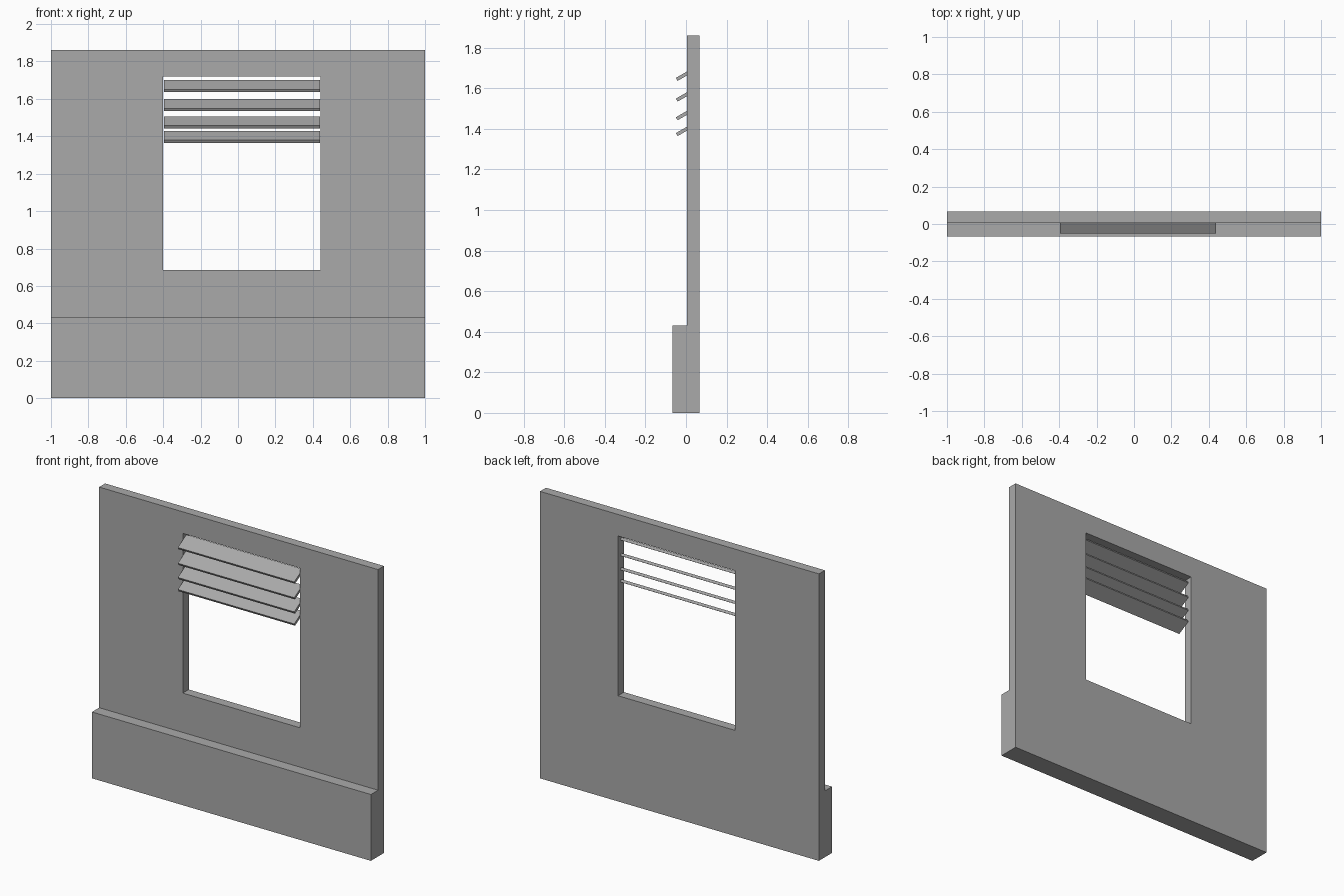
import bpy
import bmesh
from math import cos, sin, radians

cube = bpy.data.objects.get("Cube")
if cube:
    bpy.data.objects.remove(cube, do_unlink=True)

GREY = (0.4, 0.4, 0.4, 1.0)
grey = bpy.data.materials.new("plain grey")
grey.use_nodes = True
grey.diffuse_color = GREY
grey.node_tree.nodes["Principled BSDF"].inputs["Base Color"].default_value = GREY


def add_object(name, bm):
    bmesh.ops.recalc_face_normals(bm, faces=bm.faces)
    mesh = bpy.data.meshes.new(name)
    bm.to_mesh(mesh)
    bm.free()
    mesh.materials.append(grey)
    obj = bpy.data.objects.new(name, mesh)
    bpy.context.collection.objects.link(obj)
    return obj


def extrude_profile(name, profile, x0, x1):
    """Sweep a closed (y, z) profile along x."""
    bm = bmesh.new()
    face = bm.faces.new([bm.verts.new((x0, y, z)) for y, z in profile])
    ext = bmesh.ops.extrude_face_region(bm, geom=[face])
    moved = [v for v in ext["geom"] if isinstance(v, bmesh.types.BMVert)]
    bmesh.ops.translate(bm, verts=moved, vec=(x1 - x0, 0, 0))
    # the starting face is kept by the extrusion and closes the near end
    return add_object(name, bm)


def rect(x0, x1, z0, z1):
    return [(x0, z0), (x1, z0), (x1, z1), (x0, z1)]


# Wall panel: a rectangular ring around the window opening
FRONT, BACK = 0.006, 0.067
outer = rect(-1, 1, 0, 1.86)
opening = rect(-0.4, 0.44, 0.685, 1.72)
bm = bmesh.new()
rings = [[bm.verts.new((x, y, z)) for x, z in loop]
         for loop, y in ((outer, FRONT), (opening, FRONT), (opening, BACK), (outer, BACK))]
for i in range(4):
    a, b = rings[i], rings[(i + 1) % 4]
    for j in range(4):
        k = (j + 1) % 4
        bm.faces.new((a[j], a[k], b[k], b[j]))
add_object("wall_panel", bm)

# Thicker plinth along the bottom of the front
extrude_profile("plinth", rect(-0.067, FRONT, 0, 0.43), -1, 1)

# Tilted shutter slats, given by the height of their upper front edge
LENGTH, THICK, TILT = 0.1, 0.017, radians(30)
along = (LENGTH * cos(TILT), LENGTH * sin(TILT))
down = (THICK * sin(TILT), -THICK * cos(TILT))
for n, z in enumerate((1.651, 1.549, 1.457, 1.379), 1):
    y = -0.05
    extrude_profile(f"shutter_slat_{n}", [
        (y, z),
        (y + along[0], z + along[1]),
        (y + along[0] + down[0], z + along[1] + down[1]),
        (y + down[0], z + down[1]),
    ], -0.396, 0.438)
